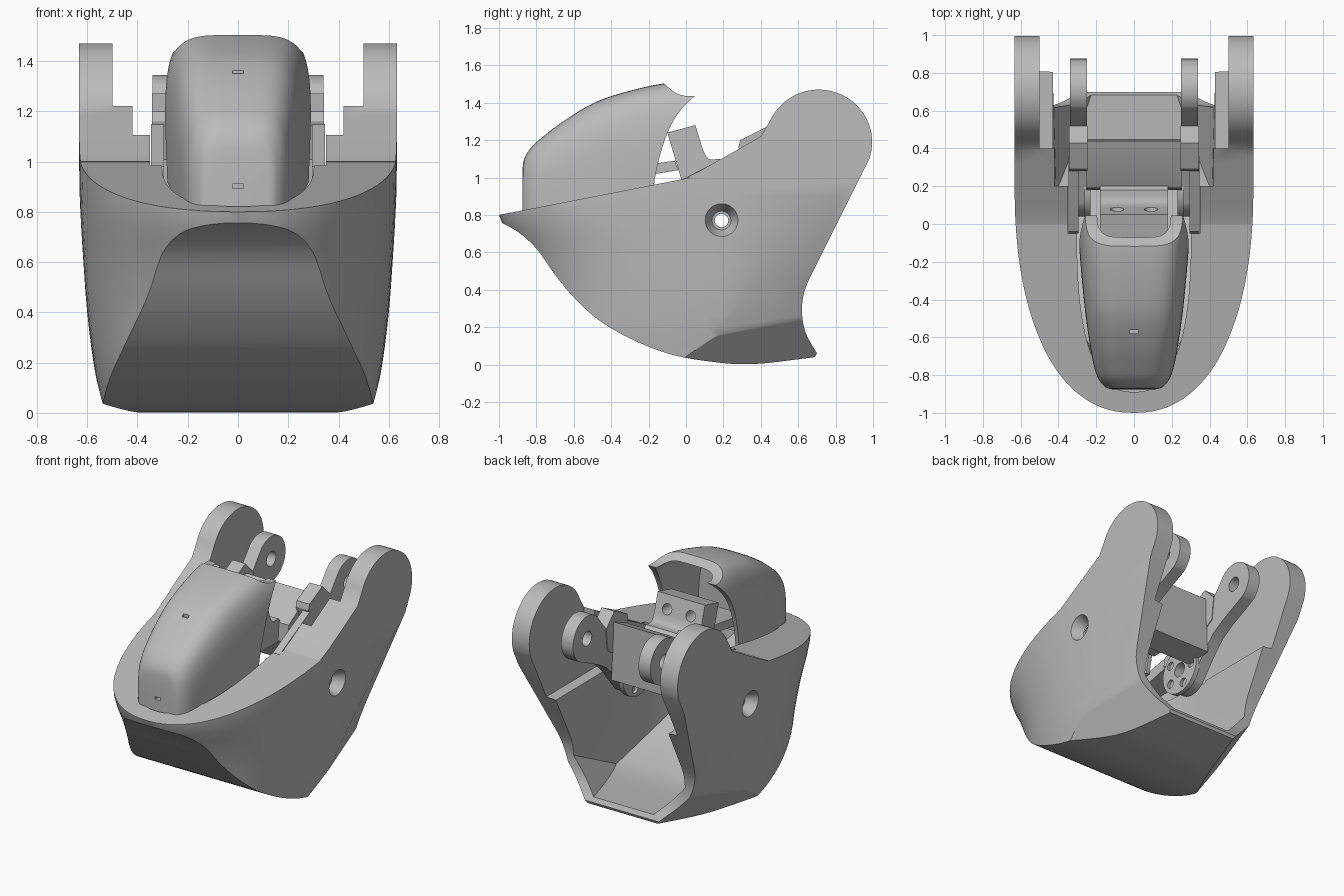
import bpy, bmesh, math

old = bpy.data.objects.get("Cube")
if old:
    bpy.data.objects.remove(old, do_unlink=True)

GREY = bpy.data.materials.new("plain grey")
GREY.use_nodes = True
GREY.diffuse_color = (0.5, 0.5, 0.5, 1)
GREY.node_tree.nodes["Principled BSDF"].inputs["Base Color"].default_value = (0.5, 0.5, 0.5, 1)


def loft(name, rings):
    """Skin closed rings of equal length and cap both ends."""
    bm = bmesh.new()
    rows = [[bm.verts.new(p) for p in ring] for ring in rings]
    n = len(rows[0])
    for a, b in zip(rows, rows[1:]):
        for i in range(n):
            j = (i + 1) % n
            bm.faces.new((a[i], a[j], b[j], b[i]))
    bm.faces.new(rows[0])
    bm.faces.new(rows[-1])
    bmesh.ops.recalc_face_normals(bm, faces=bm.faces)
    mesh = bpy.data.meshes.new(name)
    bm.to_mesh(mesh)
    bm.free()
    mesh.materials.append(GREY)
    obj = bpy.data.objects.new(name, mesh)
    bpy.context.collection.objects.link(obj)
    return obj


def slab(name, x0, x1, pts):
    """Extrude a (y, z) outline along x."""
    return loft(name, [[(x, y, z) for y, z in pts] for x in (x0, x1)])


def box(name, x0, x1, y0, y1, z0, z1):
    return slab(name, x0, x1, [(y0, z0), (y1, z0), (y1, z1), (y0, z1)])


def circle(c, r, n=40):
    return [(c[0] + r * math.cos(2 * math.pi * i / n), c[1] + r * math.sin(2 * math.pi * i / n)) for i in range(n)]


def disc(name, x0, x1, c, r0, r1=None):
    r1 = r0 if r1 is None else r1
    return loft(name, [[(x, y, z) for y, z in circle(c, r)] for x, r in ((x0, r0), (x1, r1))])


def smooth(pts, steps=5, closed=False):
    """Catmull-Rom curve through the points."""
    n, out = len(pts), []
    for i in range(n if closed else n - 1):
        ids = [i - 1, i, i + 1, i + 2]
        p = [pts[k % n] if closed else pts[max(0, min(n - 1, k))] for k in ids]
        for s in range(steps):
            t = s / steps
            out.append(tuple(0.5 * (2 * b + (c - a) * t + (2 * a - 5 * b + 4 * c - d) * t * t
                                    + (3 * b - a - 3 * c + d) * t ** 3) for a, b, c, d in zip(*p)))
    return out if closed else out + [pts[-1]]


def combine(obj, tool, op="DIFFERENCE"):
    mod = obj.modifiers.new("cut", "BOOLEAN")
    mod.operation, mod.object, mod.solver = op, tool, "EXACT"
    bpy.context.view_layer.objects.active = obj
    bpy.ops.object.modifier_apply(modifier=mod.name)
    bpy.data.objects.remove(tool, do_unlink=True)


def chamfer(obj, reach, slope_y, slope_z):
    """Slice both lower rear corners off along a slanted plane."""
    bm = bmesh.new()
    bm.from_mesh(obj.data)
    for s in (-1, 1):
        bmesh.ops.bisect_plane(bm, geom=bm.verts[:] + bm.edges[:] + bm.faces[:], dist=1e-5,
                               plane_co=(s * reach, 0, 0), plane_no=(s, slope_y, slope_z), clear_outer=True)
        bmesh.ops.holes_fill(bm, edges=[e for e in bm.edges if e.is_boundary])
    bmesh.ops.recalc_face_normals(bm, faces=bm.faces)
    bm.to_mesh(obj.data)
    bm.free()


def hull(name, levels, n=2.25, rear=1.3):
    """Tapered U-shaped solid from (z, half width, nose length) levels."""
    rings = []
    for z, w, b in levels:
        ring = [(w, rear, z)]
        for i in range(49):
            a = math.pi * i / 48
            c, s = math.cos(a), math.sin(a)
            ring.append((math.copysign(w * abs(c) ** (2 / n), c), 0.2 - b * abs(s) ** (2 / n), z))
        rings.append(ring + [(-w, rear, z)])
    return loft(name, rings)


# outer shell: tapered U-shape trimmed by the side outline
shell = hull("shell", smooth([(-0.1, 0.525, 0.98), (0.05, 0.548, 0.99), (0.2, 0.575, 1.01), (0.4, 0.6, 1.03),
                              (0.6, 0.615, 1.10), (0.8, 0.627, 1.2), (1.0, 0.632, 1.2), (1.6, 0.632, 1.2)], 3))
ear = [(0.71 + 0.285 * math.cos(math.radians(a)), 1.19 + 0.28 * math.sin(math.radians(a)))
       for a in range(155, -21, -5)]
side = (smooth([(-1, 0.8), (-0.05, 0.985), (0.0, 1.0), (0.1, 1.05), (0.4, 1.22)], 3)
        + ear + smooth([(0.66, 0.46), (0.63, 0.38), (0.62, 0.28), (0.64, 0.17), (0.7, 0.06)])
        + smooth([(0.69, 0.04), (0.35, 0.002), (0.1, 0.02), (-0.1, 0.06), (-0.3, 0.14), (-0.47, 0.24),
                  (-0.6, 0.36), (-0.7, 0.48), (-0.8, 0.62), (-0.9, 0.71), (-1.0, 0.765)]))
combine(shell, slab("outline", -1, 1, side), "INTERSECT")
chamfer(shell, 0.505, 0.39, -0.82)
chamfer(shell, 0.565, 0.3, -0.35)

# hollow inside with a thicker lower wall, open at the back and between the ears
hollow = hull("hollow", [(0.0, 0.41, 0.85), (0.3, 0.425, 0.91), (0.75, 0.43, 1.0), (0.756, 0.5, 1.02), (2.2, 0.5, 1.02)])
inside = (smooth([(1.2, 0.13), (0.35, 0.07), (0.05, 0.1), (-0.3, 0.23), (-0.5, 0.38), (-0.66, 0.59), (-0.78, 0.74)])
          + [(0, 0.92), (0.1, 0.96), (0.4, 1.12), (0.4, 2), (1.2, 2)])
combine(hollow, slab("inside", -1, 1, inside), "INTERSECT")
chamfer(hollow, 0.42, 0.39, -0.82)
combine(shell, hollow)
combine(shell, box("step", -0.42, 0.42, 0.2, 1.3, 0.8, 2.1))
combine(shell, box("step", -0.35, 0.35, -0.05, 1.25, 0.72, 2.15))
slot = [(math.copysign(0.302 * abs(math.cos(a)) ** 0.8, math.cos(a)), -0.04 - 0.85 * math.sin(a) ** 0.8)
        for a in [math.pi * i / 32 for i in range(33)]]
slot = [(0.302, 0.1)] + slot + [(-0.302, 0.1)]
combine(shell, loft("slot", [[(x, y, z) for x, y in slot] for z in (0.74, 2)]))

# countersunk pivot holes on both sides
PIVOT, KNUCKLE = (0.19, 0.77), (0.72, 1.19)
for s in (-1, 1):
    combine(shell, disc("hole", s * 0.35, s * 0.7, PIVOT, 0.036))
    combine(shell, disc("countersink", s * 0.55, s * 0.66, PIVOT, 0.05, 0.105))

# rounded cap over the finger tip
stations = smooth([(-0.875, 0.12, 1.02), (-0.865, 0.155, 1.1), (-0.82, 0.195, 1.17), (-0.75, 0.22, 1.23),
                   (-0.65, 0.24, 1.305), (-0.5, 0.263, 1.395), (-0.35, 0.28, 1.45), (-0.12, 0.3, 1.503),
                   (0.08, 0.308, 1.51)], 4)


def arch(y, w, top, drop=0.0):
    """Squarish arch, squarer towards the rear."""
    base, ring = 0.8 + 0.17 * (y + 0.87) - drop, []
    p = 0.52 - 0.13 * (y + 0.87)
    for i in range(49):
        a = math.pi * i / 48
        c, h = math.cos(a), math.sin(a) ** 0.54
        ring.append((math.copysign(w * abs(c) ** p, c) * (0.95 + 0.06 * h), y, base + (top - base) * h))
    return ring


cap = loft("finger_cap", [arch(*s) for s in stations])
rear = smooth([(0.045, 1.435), (-0.03, 1.36), (-0.09, 1.26), (-0.13, 1.15), (-0.16, 1.03), (-0.18, 0.9)])
crest = smooth([(-0.12, 1.505), (-0.06, 1.455), (0.0, 1.435)])
combine(cap, slab("trim", -1, 1, [(-1.2, 0.6), (-1.2, 1.7), (-0.13, 1.7)] + crest + rear + [(-0.18, 0.6)]), "INTERSECT")
combine(cap, loft("cap_hollow", [arch(y, w - 0.03, t - 0.045, 0.1) for y, w, t in stations if y > -0.5]))
combine(cap, box("slit", -0.022, 0.022, -0.58, -0.56, 1.3, 1.5))
combine(cap, box("slit", -0.022, 0.022, -0.95, -0.84, 0.892, 0.91))

# finger bracket carrying the cap, with two bolt holes
bracket = slab("finger_bracket", -0.18, 0.18, [(-0.1, 1.24), (0.05, 1.28)]
               + smooth([(0.09, 1.15), (0.12, 1.1), (0.18, 1.1)], 4) + [(0.22, 1.06), (0.22, 0.94), (-0.01, 0.94)])
for x in (-0.09, 0.09):
    combine(bracket, loft("bolt", [[(x + u, y, 1.19 + v) for u, v in circle((0, 0), 0.035)] for y in (-0.3, 0.3)]))
slab("cap_mount", -0.16, 0.16, [(-0.4, 0.98), (-0.4, 1.04), (-0.06, 1.09), (-0.04, 1.04)])

# drive block between the two links
slab("drive_block", -0.255, 0.255, [(0.18, 0.95), (0.19, 1.07), (0.3, 1.14), (0.44, 1.2), (0.45, 0.8), (0.27, 0.78)])


def dogbone(a, b, ra, rb, waist):
    """Outline of a link with two round ends and a narrow middle."""
    t = math.atan2(b[1] - a[1], b[0] - a[0])
    arc = lambda c, r, t0: [(c[0] + r * math.cos(t0 + math.radians(d)), c[1] + r * math.sin(t0 + math.radians(d)))
                            for d in range(-110, 111, 20)]
    m = ((a[0] + b[0]) / 2, (a[1] + b[1]) / 2)
    dx, dy = -math.sin(t) * waist, math.cos(t) * waist
    return smooth(arc(b, rb, t) + [(m[0] + dx, m[1] + dy)] + arc(a, ra, t + math.pi)
                  + [(m[0] - dx, m[1] - dy)], 3, True)


# mirrored links, side plates and horns
for s, tag in ((1, "left"), (-1, "right")):
    link = slab(tag + "_link", s * 0.25, s * 0.34, dogbone(PIVOT, KNUCKLE, 0.15, 0.155, 0.09))
    combine(link, disc("hole", s * 0.2, s * 0.4, PIVOT, 0.05))
    combine(link, disc("hole", s * 0.2, s * 0.4, KNUCKLE, 0.05))
    slab(tag + "_link_pad", s * 0.245, s * 0.343, [(0.28, 1.16), (0.29, 1.2), (0.43, 1.27), (0.52, 1.18),
                                                    (0.5, 1.02), (0.36, 0.93)])
    slab(tag + "_side_plate", s * 0.295, s * 0.347, [(-0.05, 0.92), (-0.04, 0.98), (0.0, 1.0), (0.29, 1.15),
                                                      (0.36, 1.0), (0.2, 0.88)])
    horn = disc(tag + "_horn", s * 0.23, s * 0.262, PIVOT, 0.17)
    combine(horn, disc("hole", s * 0.2, s * 0.3, PIVOT, 0.05))
    for y, z in circle(PIVOT, 0.115, 5):
        combine(horn, disc("hole", s * 0.2, s * 0.3, (y, z), 0.03))

# smooth shading with crisp edges
for obj in bpy.context.scene.objects:
    obj.select_set(obj.type == "MESH")
bpy.context.view_layer.objects.active = shell
bpy.ops.object.shade_smooth_by_angle(angle=math.radians(30))
